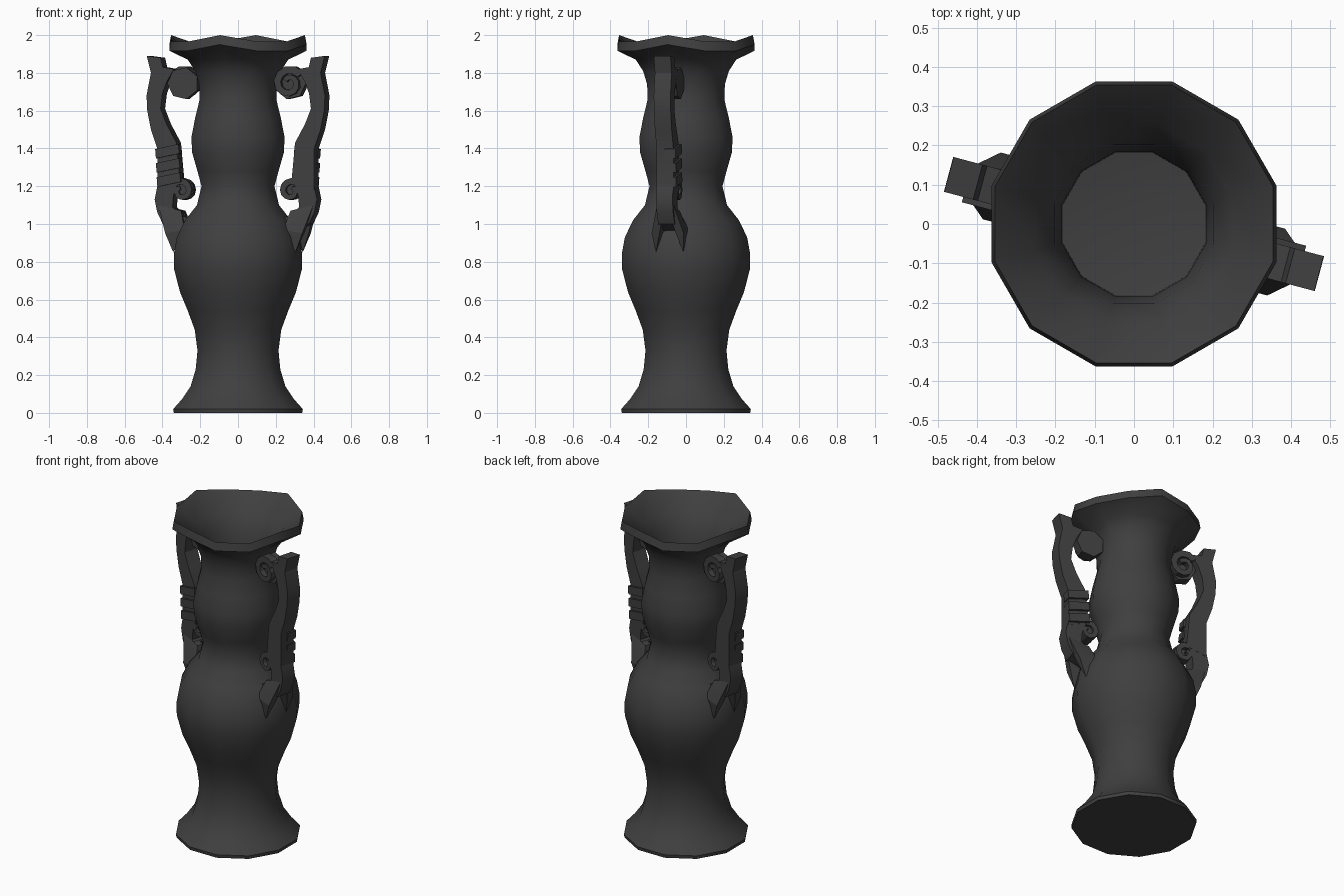
import bpy, bmesh
from math import cos, sin, radians, pi
from mathutils import Matrix, Vector

if "Cube" in bpy.data.objects:
    bpy.data.objects.remove(bpy.data.objects["Cube"])

mat = bpy.data.materials.new("dark_grey_clay")
mat.use_nodes = True
colour = (0.05, 0.05, 0.05, 1)
mat.diffuse_color = colour
mat.node_tree.nodes["Principled BSDF"].inputs["Base Color"].default_value = colour

SIDES = 12
TURN = radians(-15)


def finish(bm, name, angle=35, spin=0.0):
    bmesh.ops.recalc_face_normals(bm, faces=bm.faces)
    me = bpy.data.meshes.new(name)
    bm.to_mesh(me)
    bm.free()
    me.materials.append(mat)
    me.transform(Matrix.Rotation(spin, 4, 'Z'))
    for p in me.polygons:
        p.use_smooth = True
    me.set_sharp_from_angle(angle=radians(angle))
    ob = bpy.data.objects.new(name, me)
    bpy.context.collection.objects.link(ob)
    return ob


# Vase body: outer wall, wavy lip, inner funnel and inner floor
def vase():
    outer = [(.352, 0), (.355, .02), (.305, .075), (.26, .14), (.232, .23),
             (.222, .33), (.237, .44), (.275, .54), (.318, .64), (.35, .76),
             (.352, .84), (.335, .93), (.29, 1.02), (.225, 1.1), (.2, 1.2),
             (.222, 1.28), (.252, 1.38), (.255, 1.46), (.235, 1.56),
             (.21, 1.66), (.213, 1.74), (.235, 1.81), (.275, 1.87)]
    lip = [(.376, 1.95), (.367, 2.0)]
    inner = [(.26, 1.88), (.21, 1.78), (.19, 1.66), (.188, 1.55)]
    bm = bmesh.new()
    rings = []
    for r, z in outer + lip + inner:
        ring = []
        for i in range(SIDES):
            a = TURN + i * 2 * pi / SIDES
            # the lip rises at every third corner
            dip = .033 if z > 1.9 and i % 3 else 0
            ring.append(bm.verts.new((r * cos(a), r * sin(a), z - dip)))
        rings.append(ring)
    for lo, hi in zip(rings, rings[1:]):
        for i in range(SIDES):
            j = (i + 1) % SIDES
            bm.faces.new((lo[i], lo[j], hi[j], hi[i]))
    bm.faces.new(rings[0])
    centre = bm.verts.new((0, 0, 1.52))
    for i in range(SIDES):
        bm.faces.new((rings[-1][i], rings[-1][(i + 1) % SIDES], centre))
    finish(bm, "vase_body", 42)


# Handle pieces are drawn in a plane: u outward, z up, v across the thickness
def slab(name, outline, v0, v1, spin):
    bm = bmesh.new()
    a = [bm.verts.new((u, v0, z)) for u, z in outline]
    b = [bm.verts.new((u, v1, z)) for u, z in outline]
    bm.faces.new(a)
    bm.faces.new(b[::-1])
    for i in range(len(a)):
        j = (i + 1) % len(a)
        bm.faces.new((a[i], a[j], b[j], b[i]))
    finish(bm, name, 25, spin)


def scroll(name, u, z, radius, width, start, sweep, v0, v1, spin):
    steps = 14
    out, inn = [], []
    for k in range(steps + 1):
        t = k / steps
        a = radians(start + sweep * t)
        r = radius * (1 - .62 * t)
        w = width * (1 - .4 * t)
        out.append((u + r * cos(a), z + r * sin(a)))
        inn.append((u + (r - w) * cos(a), z + (r - w) * sin(a)))
    slab(name, out + inn[::-1], v0, v1, spin)


def disc(u, z, r, n=7):
    return [(u + r * cos(2 * pi * i / n), z + r * sin(2 * pi * i / n)) for i in range(n)]


def leaf(name, side, spin):
    pts = [(.425, .005, 1.1), (.425, .045, 1.1), (.3, .045, 1.07), (.3, .005, 1.07),
           (.375, .088, .95), (.375, .045, .95), (.27, .088, .97), (.335, .075, .85)]
    bm = bmesh.new()
    for u, v, z in pts:
        bm.verts.new((u, v * side, z))
    bmesh.ops.convex_hull(bm, input=bm.verts)
    finish(bm, name, 20, spin)


def handle(label, spin):
    stem = [(.488, 1.89), (.412, 1.88), (.4, 1.83), (.34, 1.82), (.38, 1.75),
            (.402, 1.69), (.412, 1.61), (.38, 1.53), (.325, 1.43), (.305, 1.22),
            (.43, 1.18), (.43, 1.4), (.465, 1.5), (.485, 1.6), (.489, 1.68),
            (.465, 1.8)]
    slab(label + "_handle_stem", stem, -.046, .046, spin)
    # upper scroll with its solid back
    slab(label + "_upper_scroll_back", disc(.29, 1.745, .086), -.015, .045, spin)
    scroll(label + "_upper_scroll", .29, 1.745, .1, .042, 35, 470, -.047, .0, spin)
    # bands around the lower stem
    for i in range(3):
        z = 1.385 - i * .075
        u = .372 - i * .004
        band = [(u - .066, z - .012), (u + .062, z - .038),
                (u + .066, z + .012), (u - .06, z + .038)]
        slab(f"{label}_band_{i + 1}", band, 0, .06, spin)
    # lower scroll and the arm that meets the shoulder
    slab(label + "_lower_scroll_back", disc(.285, 1.185, .05), -.02, .03, spin)
    scroll(label + "_lower_scroll", .3, 1.175, .075, .036, 30, 400, -.045, .045, spin)
    arm = [(.43, 1.2), (.445, 1.13), (.43, 1.06), (.4, 1.0), (.3, .96), (.24, 1.03),
           (.31, 1.045), (.347, 1.09), (.342, 1.15), (.32, 1.21)]
    slab(label + "_handle_arm", arm, -.045, .045, spin)
    for side, word in ((1, "rear"), (-1, "front")):
        leaf(f"{label}_{word}_leaf", side, spin)


vase()
handle("left", TURN)
handle("right", TURN + pi)
